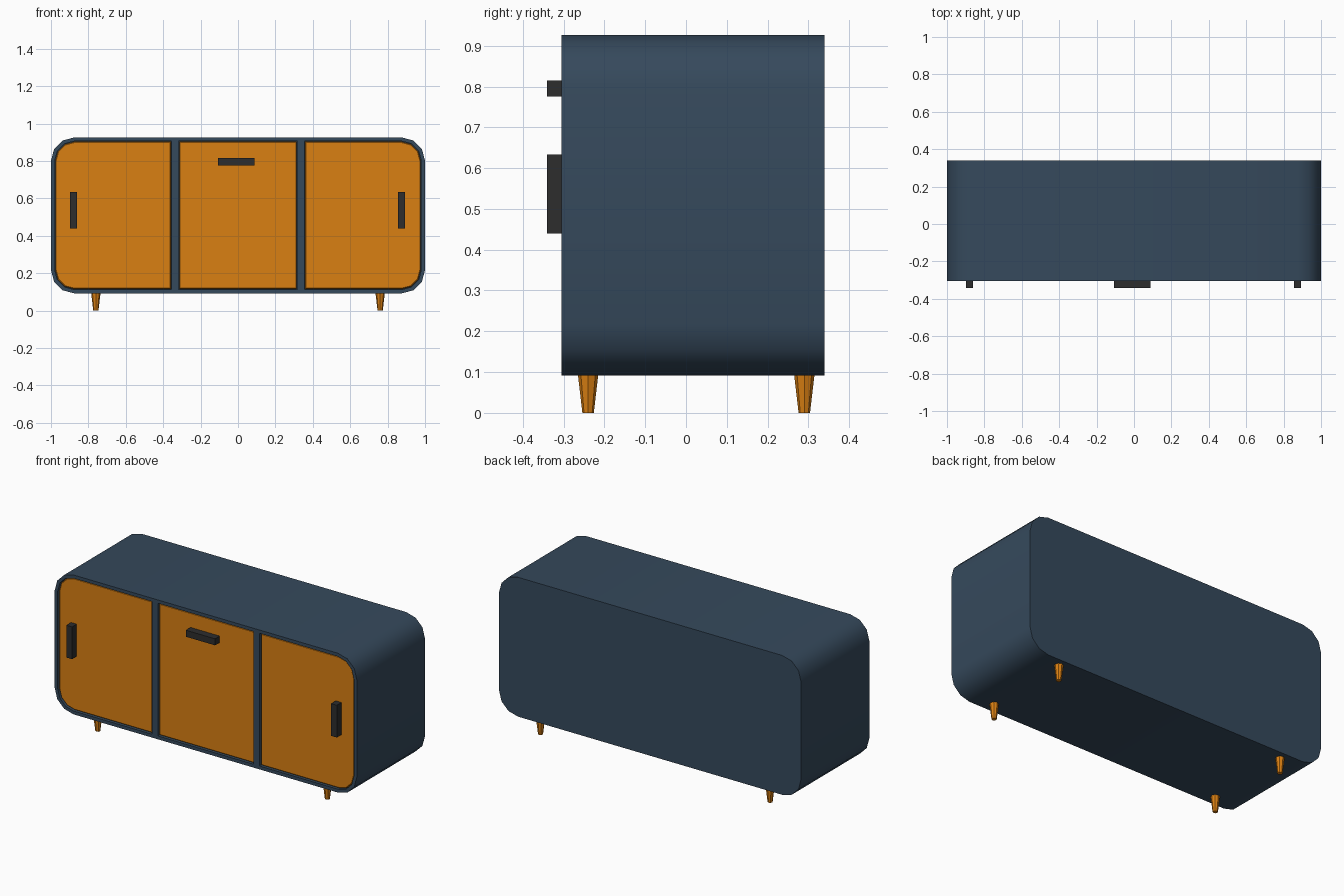
import bpy, bmesh, math

if "Cube" in bpy.data.objects:
    bpy.data.objects.remove(bpy.data.objects["Cube"])


def material(name, rgb):
    m = bpy.data.materials.new(name)
    m.diffuse_color = (*rgb, 1)
    m.use_nodes = True
    m.node_tree.nodes["Principled BSDF"].inputs["Base Color"].default_value = m.diffuse_color
    return m


NAVY = material("navy paint", (0.036, 0.067, 0.107))
ORANGE = material("orange wood", (0.70, 0.215, 0.006))
BLACK = material("dark metal", (0.026, 0.026, 0.027))

FRONT, BACK, Z0, Z1 = -0.305, 0.34, 0.092, 0.926
RADIUS, RIM, RECESS = 0.125, 0.02, 0.03


def finish(bm, name, mat, angle=None):
    bmesh.ops.recalc_face_normals(bm, faces=bm.faces)
    me = bpy.data.meshes.new(name)
    bm.to_mesh(me)
    bm.free()
    me.materials.append(mat)
    ob = bpy.data.objects.new(name, me)
    bpy.context.collection.objects.link(ob)
    if angle:
        bpy.ops.object.select_all(action='DESELECT')
        bpy.context.view_layer.objects.active = ob
        ob.select_set(True)
        bpy.ops.object.shade_smooth_by_angle(angle=math.radians(angle))
    return ob


def outline(x0, x1, z0, z1, radii, seg=3):
    """Rectangle in xz; radii for the right-top, left-top, left-bottom, right-bottom corners."""
    pts = []
    corners = [(x1, z1, -1, -1), (x0, z1, 1, -1), (x0, z0, 1, 1), (x1, z0, -1, 1)]
    for i, ((x, z, sx, sz), r) in enumerate(zip(corners, radii)):
        for k in range(seg + 1 if r else 1):
            a = math.pi / 2 * (i + k / seg)
            pts.append((x + sx * r + r * math.cos(a), z + sz * r + r * math.sin(a))
                       if r else (x, z))
    return pts


def ring(bm, pts, y):
    return [bm.verts.new((x, y, z)) for x, z in pts]


def bridge(bm, a, b):
    for i in range(len(a)):
        j = (i + 1) % len(a)
        bm.faces.new((a[i], a[j], b[j], b[i]))


def box(name, mat, x0, x1, y0, y1, z0, z1):
    bm = bmesh.new()
    bmesh.ops.create_cube(bm, size=1)
    for v in bm.verts:
        v.co = ((x0 + x1) / 2 + v.co.x * (x1 - x0), (y0 + y1) / 2 + v.co.y * (y1 - y0),
                (z0 + z1) / 2 + v.co.z * (z1 - z0))
    return finish(bm, name, mat)


# Cabinet shell: rounded box with a shallow recess in the front
outer = outline(-1, 1, Z0, Z1, [RADIUS] * 4)
inner = outline(-1 + RIM, 1 - RIM, Z0 + RIM, Z1 - RIM, [RADIUS - RIM] * 4)
bm = bmesh.new()
rings = [ring(bm, outer, BACK), ring(bm, outer, FRONT),
         ring(bm, inner, FRONT), ring(bm, inner, FRONT + RECESS)]
for a, b in zip(rings, rings[1:]):
    bridge(bm, a, b)
bm.faces.new(rings[0])
bm.faces.new(rings[-1])
finish(bm, "cabinet_body", NAVY, 35)

# Dividers between the doors
for side, s in (("left", -1), ("right", 1)):
    box(side + "_divider", NAVY, s * 0.336 - 0.019, s * 0.336 + 0.019,
        FRONT, FRONT + RECESS + 0.005, Z0 + RIM - 0.003, Z1 - RIM + 0.003)


# Doors with softened front edges
def door(name, x0, x1, radii):
    g, soft = RIM + 0.003, 0.005
    bm = bmesh.new()
    full = outline(x0, x1, Z0 + g, Z1 - g, radii)
    face = outline(x0 + soft, x1 - soft, Z0 + g + soft, Z1 - g - soft,
                   [max(r - soft, 0) for r in radii])
    rs = [ring(bm, full, FRONT + RECESS + 0.002), ring(bm, full, FRONT + 0.013),
          ring(bm, face, FRONT + 0.008)]
    bridge(bm, rs[0], rs[1])
    bridge(bm, rs[1], rs[2])
    bm.faces.new(rs[0])
    bm.faces.new(rs[2])
    finish(bm, name, ORANGE, 35)


R = RADIUS - RIM - 0.003
door("left_door", -0.977, -0.359, [0, R, R, 0])
door("middle_door", -0.314, 0.314, [0, 0, 0, 0])
door("right_door", 0.359, 0.977, [R, 0, 0, R])

# Handles
box("left_handle", BLACK, -0.898, -0.860, -0.341, -0.290, 0.440, 0.633)
box("right_handle", BLACK, 0.855, 0.893, -0.341, -0.290, 0.440, 0.633)
box("middle_handle", BLACK, -0.107, 0.087, -0.341, -0.290, 0.776, 0.815)

# Tapered legs
for side, x in (("left", -0.76), ("right", 0.76)):
    for end, y in (("front", -0.24), ("back", 0.29)):
        bm = bmesh.new()
        bmesh.ops.create_cone(bm, cap_ends=True, segments=8, radius1=0.014,
                              radius2=0.025, depth=0.094)
        bmesh.ops.translate(bm, verts=bm.verts, vec=(x, y, 0.047))
        finish(bm, f"{end}_{side}_leg", ORANGE)
